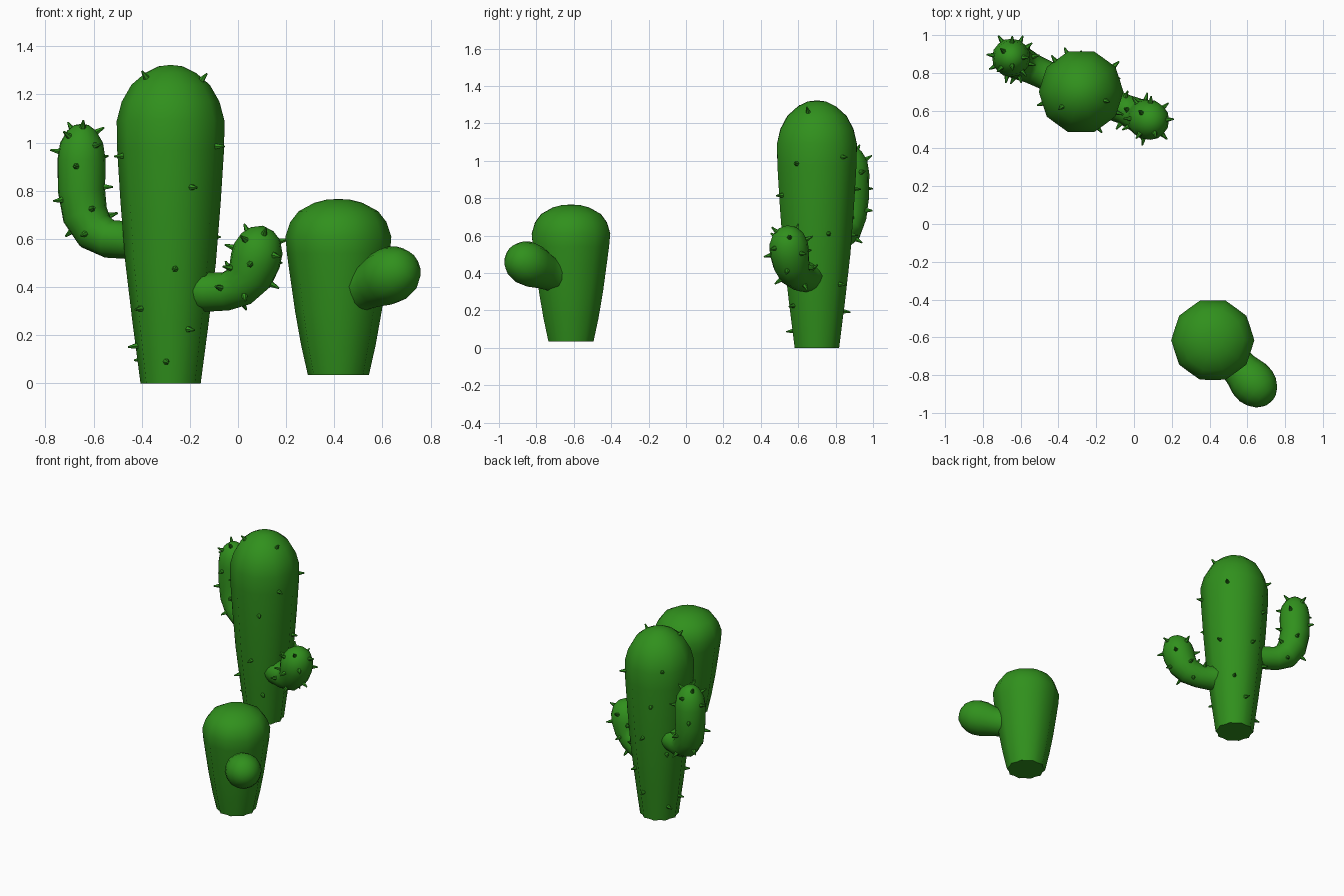
import bpy, bmesh
from math import sin, cos, pi, radians
from mathutils import Vector

if "Cube" in bpy.data.objects:
    bpy.data.objects.remove(bpy.data.objects["Cube"])

green = bpy.data.materials.new("cactus_green")
green.diffuse_color = (0.03, 0.28, 0.012, 1)
green.use_nodes = True
green.node_tree.nodes["Principled BSDF"].inputs["Base Color"].default_value = green.diffuse_color


def finish(bm, name, angle):
    bmesh.ops.recalc_face_normals(bm, faces=bm.faces)
    me = bpy.data.meshes.new(name)
    bm.to_mesh(me)
    bm.free()
    ob = bpy.data.objects.new(name, me)
    bpy.context.collection.objects.link(ob)
    me.materials.append(green)
    bpy.ops.object.select_all(action='DESELECT')
    ob.select_set(True)
    bpy.context.view_layer.objects.active = ob
    bpy.ops.object.shade_smooth_by_angle(angle=radians(angle))
    return ob


class Tube:
    """Ribbed tube through (x, y, z, radius) points; 'side' is a fixed horizontal axis."""

    def __init__(self, pts, side, ribs=0, depth=0.0):
        self.p = [Vector(q[:3]) for q in pts]
        self.r = [q[3] for q in pts]
        self.n = Vector(side).normalized()
        self.ribs, self.depth = ribs, depth

    def frame(self, i):
        a, b = self.p[max(i - 1, 0)], self.p[min(i + 1, len(self.p) - 1)]
        return (b - a).normalized().cross(self.n)

    def ring(self, i, a):
        fade = self.depth * (1 - i / (len(self.p) - 1))
        r = self.r[i] * (1 - fade * (0.5 - 0.5 * cos(self.ribs * a)))
        return self.p[i] + r * (cos(a) * self.n + sin(a) * self.frame(i))

    def surf(self, s, a):
        i = min(int(s), len(self.p) - 2)
        return self.ring(i, a).lerp(self.ring(i + 1, a), s - i)

    def at_height(self, z):
        for i in range(len(self.p) - 1):
            z0, z1 = self.p[i].z, self.p[i + 1].z
            if z <= z1:
                return i + (z - z0) / (z1 - z0)
        return len(self.p) - 1.5

    def build(self, name, sides):
        bm = bmesh.new()
        rings = [[bm.verts.new(self.ring(i, 2 * pi * k / sides)) for k in range(sides)]
                 for i in range(len(self.p) - 1)]
        for lo, hi in zip(rings, rings[1:]):
            for k in range(sides):
                j = (k + 1) % sides
                bm.faces.new((lo[k], lo[j], hi[j], hi[k]))
        tip = bm.verts.new(self.p[-1])
        for k in range(sides):
            bm.faces.new((rings[-1][k], rings[-1][(k + 1) % sides], tip))
        bm.faces.new(rings[0])
        return finish(bm, name, 50)

    def spikes(self, name, places):
        bm = bmesh.new()
        for s, a in places:
            c = self.surf(s, a)
            du = self.surf(s, a + 0.1) - self.surf(s, a - 0.1)
            dv = self.surf(s + 0.1, a) - self.surf(s - 0.1, a)
            d = du.cross(dv).normalized()
            e1 = du.normalized()
            e2 = d.cross(e1)
            base = [bm.verts.new(c - d * 0.012 + 0.016 * (cos(k * pi / 3) * e1 + sin(k * pi / 3) * e2))
                    for k in range(6)]
            top = [bm.verts.new(c + d * 0.036 + 0.004 * (cos(k * pi / 3) * e1 + sin(k * pi / 3) * e2))
                   for k in range(6)]
            for k in range(6):
                j = (k + 1) % 6
                bm.faces.new((base[k], base[j], top[j], top[k]))
            bm.faces.new(top)
            bm.faces.new(base[::-1])
        finish(bm, name, 50)


def column(x, y, profile):
    return Tube([(x, y, z, r) for r, z in profile], (1, 0, 0), 10, 0.09)


# tall cactus trunk
trunk = column(-0.28, 0.70, [(0.125, 0), (0.158, 0.25), (0.188, 0.5), (0.208, 0.75), (0.222, 0.97),
                             (0.224, 1.09), (0.203, 1.17), (0.163, 1.24), (0.105, 1.29),
                             (0.05, 1.317), (0, 1.323)])
trunk.build("tall_cactus_trunk", 20)
marks = [(218, 1.27), (340, 1.26), (197, .945), (330, .985), (295, .815), (276, .475), (220, .31),
         (300, .225), (262, .09), (185, .155), (20, .61), (38, 1.02), (90, .605), (110, .85),
         (50, .34), (80, .195), (140, .5), (150, .1), (130, 1.1)]
trunk.spikes("tall_trunk_spikes", [(trunk.at_height(z), radians(a)) for a, z in marks])

# tall cactus arms
left = Tube([(-0.36, .735, .60, .085), (-0.46, .785, .595, .078), (-0.535, .82, .60, .08),
             (-0.595, .85, .632, .09), (-0.635, .87, .70, .097), (-0.65, .88, .80, .10),
             (-0.65, .88, .93, .102), (-0.65, .88, 1.0, .09), (-0.65, .88, 1.05, .06),
             (-0.65, .88, 1.073, .03), (-0.65, .88, 1.078, 0)], (0.42, 0.9, 0), 8, 0.04)
right = Tube([(-0.19, .665, .39, .095), (-0.12, .635, .38, .082), (-0.05, .607, .382, .08),
              (0.01, .58, .405, .088), (0.05, .563, .45, .10), (0.072, .553, .51, .107),
              (0.085, .548, .56, .104), (0.095, .545, .61, .082), (0.10, .543, .64, .048),
              (0.103, .542, .655, 0)], (0.37, 0.93, 0), 8, 0.04)
for name, arm, first, count in (("left", left, 2.6, 18), ("right", right, 1.8, 18)):
    arm.build("tall_cactus_" + name + "_arm", 16)
    last = len(arm.p) - 2.4
    arm.spikes(name + "_arm_spikes",
               [(first + (last - first) * k / (count - 1), 0.6 + k * 2.4) for k in range(count)])

# short cactus trunk and bud
short = column(0.417, -0.615, [(0.127, .035), (0.155, .16), (0.18, .30), (0.20, .44), (0.214, .54),
                               (0.22, .61), (0.20, .67), (0.165, .715), (0.10, .75),
                               (0.05, .763), (0, .766)])
short.build("short_cactus_trunk", 20)
bud = Tube([(0.47, -.67, .385, .115), (0.525, -.727, .40, .095), (0.565, -.77, .415, .10),
            (0.61, -.82, .438, .117), (0.645, -.857, .455, .118), (0.675, -.888, .468, .105),
            (0.70, -.915, .477, .08), (0.717, -.932, .483, .045), (0.723, -.938, .486, 0)],
           (0.72, 0.69, 0), 8, 0.03)
bud.build("short_cactus_bud", 16)
